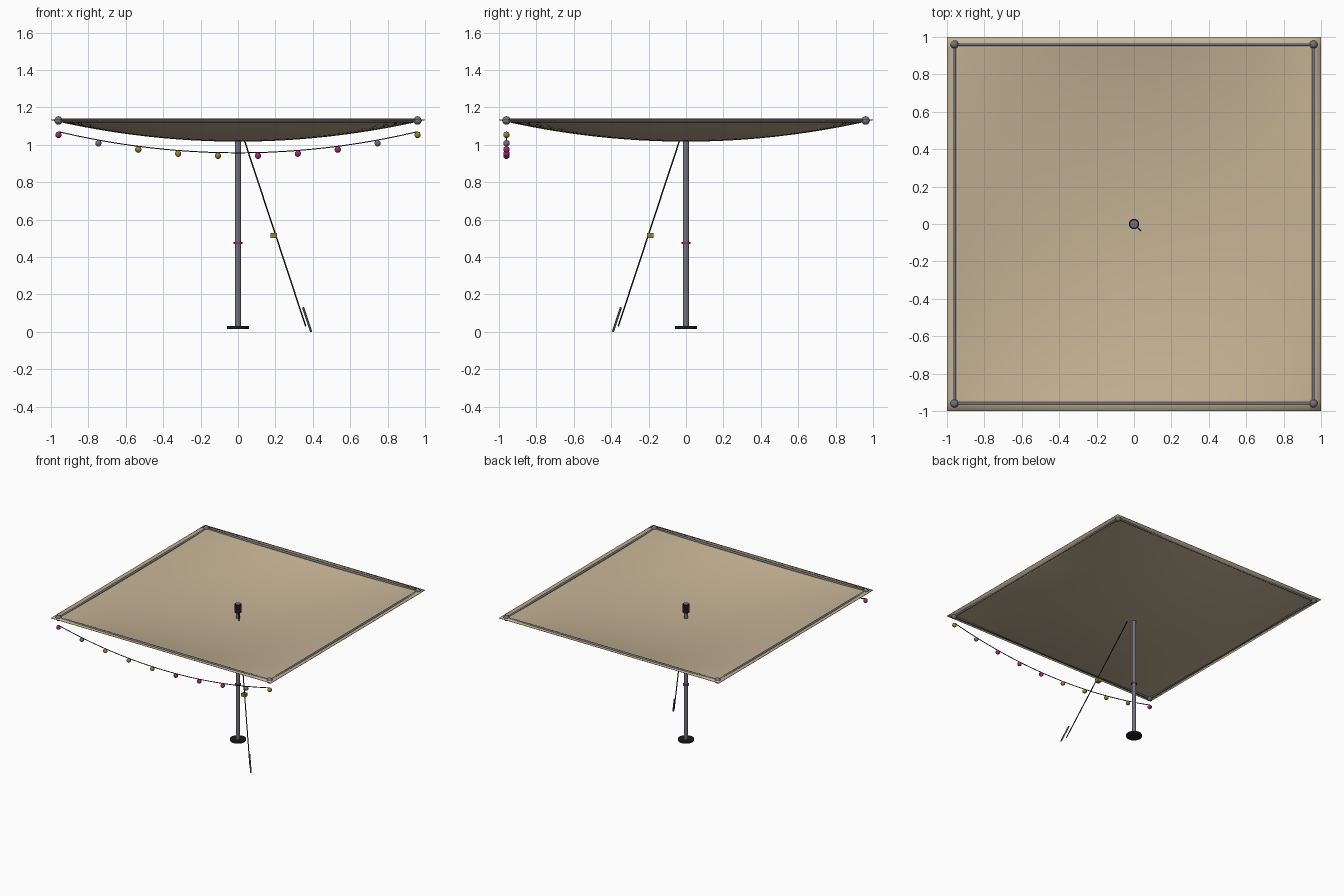
import bpy, bmesh, math
from mathutils import Vector

if "Cube" in bpy.data.objects:
    bpy.data.objects.remove(bpy.data.objects["Cube"])


def colour(name, r, g, b):
    m = bpy.data.materials.new(name)
    m.diffuse_color = (r, g, b, 1)
    m.use_nodes = True
    m.node_tree.nodes["Principled BSDF"].inputs["Base Color"].default_value = m.diffuse_color
    return m


CANVAS = colour("canvas_tan", 0.56, 0.45, 0.30)
METAL = colour("grey_metal", 0.17, 0.17, 0.20)
BLACK = colour("black", 0.012, 0.012, 0.015)
PINK = colour("magenta", 0.36, 0.02, 0.22)
GOLD = colour("gold", 0.33, 0.23, 0.03)


def finish(ob, name, mat, smooth=True):
    ob.name = name
    ob.data.materials.append(mat)
    if smooth:
        bpy.ops.object.select_all(action='DESELECT')
        ob.select_set(True)
        bpy.context.view_layer.objects.active = ob
        bpy.ops.object.shade_smooth_by_angle(angle=math.radians(40))
    return ob


def rod(name, a, b, r, mat, sides=12):
    a, b = Vector(a), Vector(b)
    bpy.ops.mesh.primitive_cylinder_add(vertices=sides, radius=r,
                                        depth=(b - a).length, location=(a + b) / 2)
    ob = bpy.context.object
    ob.rotation_euler = (b - a).to_track_quat('Z', 'Y').to_euler()
    return finish(ob, name, mat)


def ball(name, loc, r, mat):
    bpy.ops.mesh.primitive_uv_sphere_add(segments=10, ring_count=7, radius=r, location=loc)
    return finish(bpy.context.object, name, mat)


def new_mesh(name, bm):
    me = bpy.data.meshes.new(name)
    bm.to_mesh(me)
    bm.free()
    ob = bpy.data.objects.new(name, me)
    bpy.context.collection.objects.link(ob)
    return ob


# Sagging square canopy
bm = bmesh.new()
bmesh.ops.create_grid(bm, x_segments=32, y_segments=32, size=1)
for v in bm.verts:
    v.co.z = 1.136 - 0.115 * (1 - v.co.x ** 2) * (1 - v.co.y ** 2)
canopy = new_mesh("canopy", bm)
solid = canopy.modifiers.new("thickness", 'SOLIDIFY')
solid.thickness = 0.004
finish(canopy, "canopy", CANVAS)

# Perimeter frame with corner joints
E, FZ = 0.96, 1.13
corners = [(-E, -E, FZ), (E, -E, FZ), (E, E, FZ), (-E, E, FZ)]
for i, c in enumerate(corners):
    rod("frame_rail", c, corners[(i + 1) % 4], 0.0095, METAL, 10)
    ball("corner_joint", c, 0.023, METAL)

# Central pole, foot, collar and cap
rod("pole", (0, 0, 0.02), (0, 0, 1.09), 0.0165, METAL, 16)
rod("pole_foot", (0, 0, 0.015), (0, 0, 0.03), 0.06, BLACK, 20)
rod("pole_collar", (0, 0, 0.47), (0, 0, 0.48), 0.023, PINK, 16)
rod("pole_cap", (0, 0, 1.07), (0, 0, 1.135), 0.028, BLACK, 12)
rod("cap_top", (0, 0, 1.13), (0, 0, 1.138), 0.02, METAL, 12)

# Guy rope with tensioner and ground stake
rod("guy_rope", (0.014, -0.014, 1.085), (0.362, -0.362, 0.03), 0.004, BLACK, 6)
bpy.ops.mesh.primitive_cube_add(size=1, location=(0.191, -0.191, 0.515))
block = bpy.context.object
block.scale = (0.034, 0.034, 0.026)
finish(block, "rope_tensioner", GOLD, False)
rod("ground_stake", (0.348, -0.348, 0.13), (0.391, -0.391, 0.002), 0.006, METAL, 8)


# Hanging light string along the front edge
def sag(x):
    return 0.957 + 0.113 * (x / E) ** 2


N = 24
curve = bpy.data.curves.new("light_wire", 'CURVE')
curve.dimensions = '3D'
curve.bevel_depth = 0.003
curve.bevel_resolution = 1
curve.use_fill_caps = True
line = curve.splines.new('POLY')
line.points.add(N)
for i, p in enumerate(line.points):
    x = -E + 2 * E * i / N
    p.co = (x, -E, sag(x), 1)
wire = bpy.data.objects.new("light_wire", curve)
bpy.context.collection.objects.link(wire)
wire.data.materials.append(BLACK)

order = [PINK, METAL, GOLD, GOLD, GOLD, PINK, PINK, PINK, METAL, GOLD]
for i, mat in enumerate(order):
    x = -E + 2 * E * i / 9
    ball("light_bulb", (x, -E, sag(x) - 0.017), 0.0175, mat)
